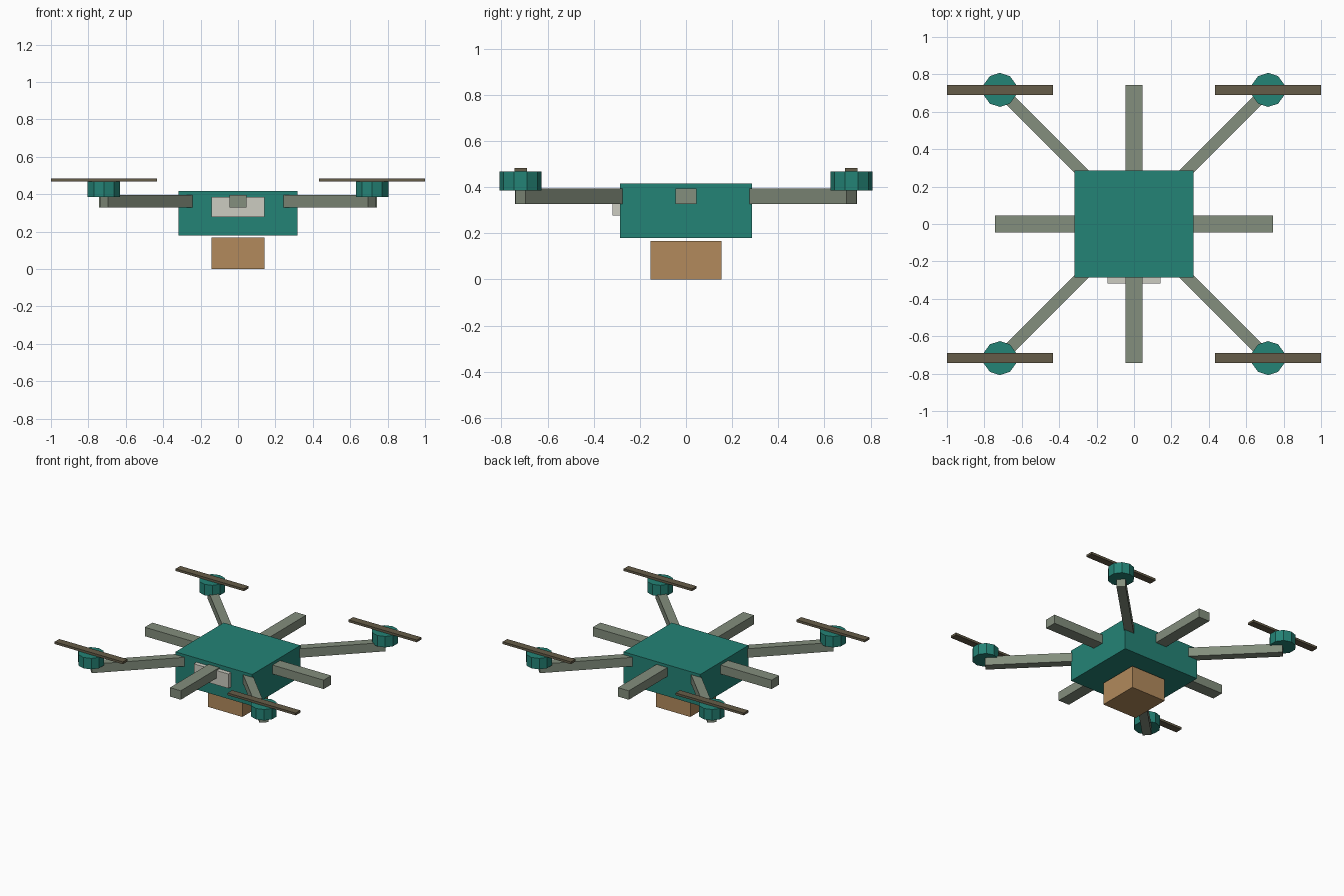
import bpy, math
from mathutils import Matrix

if "Cube" in bpy.data.objects:
    bpy.data.objects.remove(bpy.data.objects["Cube"])


def material(name, rgb):
    # sRGB bytes to linear
    lin = [((c / 255 + 0.055) / 1.055) ** 2.4 for c in rgb]
    m = bpy.data.materials.new(name)
    m.diffuse_color = (*lin, 1)
    m.use_nodes = True
    m.node_tree.nodes["Principled BSDF"].inputs["Base Color"].default_value = m.diffuse_color
    return m


TEAL = material("teal", (36, 131, 118))
GREY = material("sage_grey", (131, 142, 125))
BROWN = material("dark_brown", (101, 92, 72))
TAN = material("tan", (178, 138, 92))
PALE = material("pale_grey", (204, 204, 193))


def box(name, x, y, z, mat, angle=0):
    """Box from (min, max) ranges, turned about the z axis through the origin."""
    bpy.ops.mesh.primitive_cube_add(size=1)
    ob = bpy.context.object
    ob.name = name
    spans = (x, y, z)
    mid = [(a + b) / 2 for a, b in spans]
    size = [b - a for a, b in spans]
    ob.data.transform(Matrix.Rotation(angle, 4, 'Z') @ Matrix.Translation(mid)
                      @ Matrix.Diagonal((*size, 1)))
    ob.data.materials.append(mat)
    return ob


# Central body, cargo box and front sensor plate
box("body", (-0.318, 0.318), (-0.286, 0.286), (0.18, 0.416), TEAL)
box("cargo_box", (-0.143, 0.143), (-0.153, 0.153), (0, 0.167), TAN)
box("sensor_plate", (-0.143, 0.143), (-0.318, -0.28), (0.277, 0.385), PALE)

# Eight arms: wide straight ones and narrow diagonal ones
R = 0.717
for i in range(8):
    diagonal = i % 2
    half = 0.031 if diagonal else 0.045
    reach = R * math.sqrt(2) if diagonal else 0.742
    box("diagonal_arm" if diagonal else "straight_arm", (0.2, reach),
        (-half, half), (0.328, 0.395), GREY, i * math.pi / 4)

# Ten-sided motors with flat rotor blades at the diagonal tips
for sx in (-1, 1):
    for sy in (-1, 1):
        x, y = sx * R, sy * R
        bpy.ops.mesh.primitive_cylinder_add(vertices=10, radius=0.091, depth=0.082,
                                            location=(x, y, 0.426))
        motor = bpy.context.object
        motor.name = "motor"
        motor.data.materials.append(TEAL)
        box("rotor_blade", (x - 0.283, x + 0.283), (y - 0.027, y + 0.027),
            (0.467, 0.484), BROWN)
